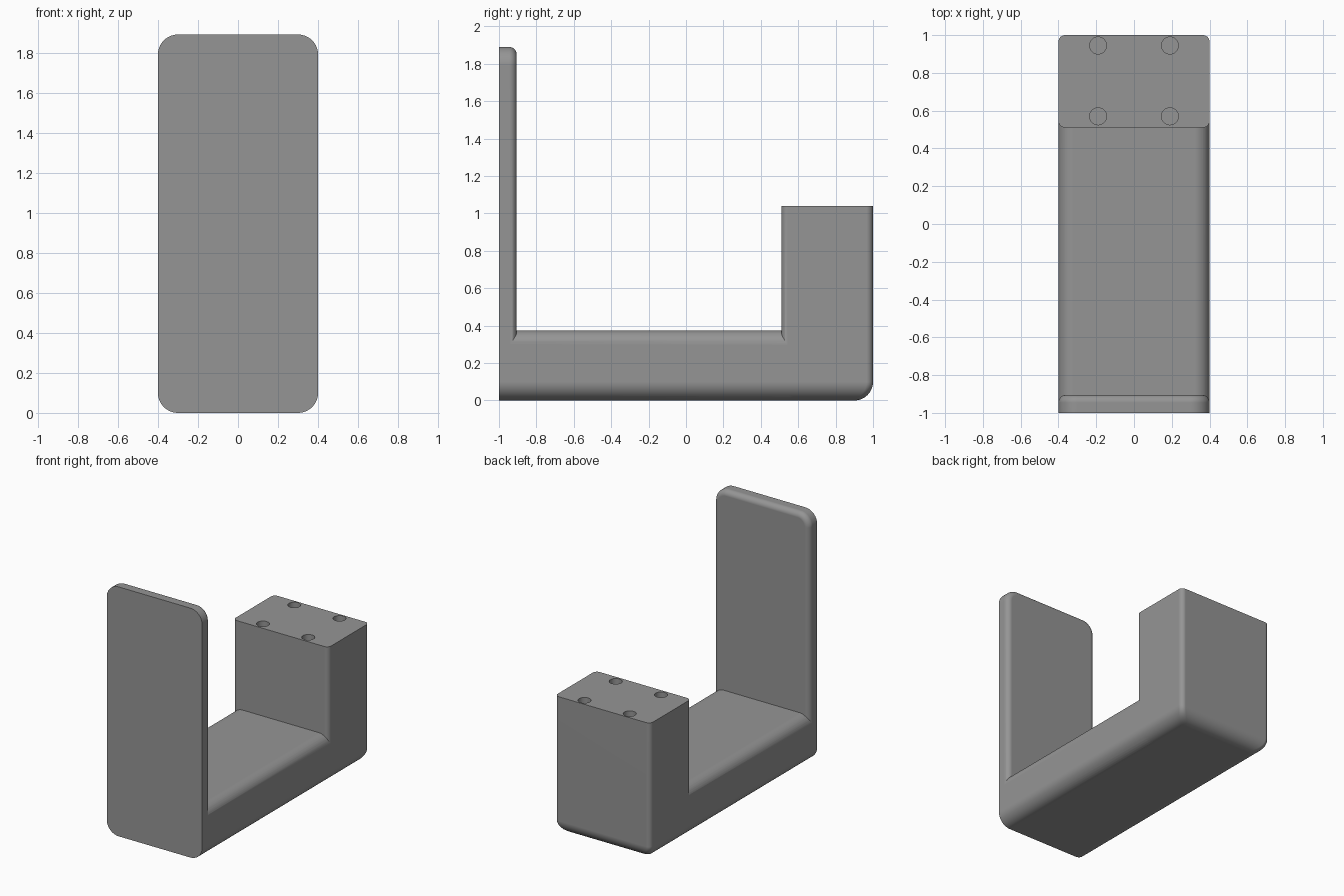
import bpy, bmesh, math

if "Cube" in bpy.data.objects:
    bpy.data.objects.remove(bpy.data.objects["Cube"])

W = 0.4       # half width
R = 0.1       # large edge radius
N = 10        # segments per quarter round

grey = bpy.data.materials.new("grey")
grey.diffuse_color = (0.3, 0.3, 0.3, 1)
grey.use_nodes = True
grey.node_tree.nodes["Principled BSDF"].inputs["Base Color"].default_value = grey.diffuse_color


def rounded_rect(x0, x1, y0, y1, r_low, r_high):
    """Counter-clockwise outline with separate radii for the low and high corners."""
    pts = []
    corners = [(x1 - r_low, y0 + r_low, r_low, -90), (x1 - r_high, y1 - r_high, r_high, 0),
               (x0 + r_high, y1 - r_high, r_high, 90), (x0 + r_low, y0 + r_low, r_low, 180)]
    for cx, cy, r, start in corners:
        for i in range(N + 1):
            a = math.radians(start + 90 * i / N)
            pts.append((cx + r * math.cos(a), cy + r * math.sin(a)))
    return pts


def loft(name, rings):
    """Closed solid through matching rings of points."""
    bm = bmesh.new()
    loops = [[bm.verts.new(p) for p in ring] for ring in rings]
    n = len(loops[0])
    for a, b in zip(loops, loops[1:]):
        for i in range(n):
            j = (i + 1) % n
            bm.faces.new((a[i], a[j], b[j], b[i]))
    bm.faces.new(loops[0][::-1])
    bm.faces.new(loops[-1])
    bmesh.ops.recalc_face_normals(bm, faces=bm.faces)
    mesh = bpy.data.meshes.new(name)
    bm.to_mesh(mesh)
    bm.free()
    mesh.materials.append(grey)
    ob = bpy.data.objects.new(name, mesh)
    bpy.context.collection.objects.link(ob)
    return ob


def combine(target, other, operation):
    bpy.context.view_layer.objects.active = target
    mod = target.modifiers.new(operation.lower(), 'BOOLEAN')
    mod.operation = operation
    mod.solver = 'EXACT'
    mod.object = other
    bpy.ops.object.modifier_apply(modifier=mod.name)
    bpy.data.objects.remove(other)


# Tall front plate: sharp front edge, rounded rear edge
F = 0.04
rings = [[(x, -1, z) for x, z in rounded_rect(-W, W, 0, 1.89, R, R)]]
for i in range(N + 1):
    a = math.pi / 2 * i / N
    d = F * (1 - math.cos(a))
    outline = rounded_rect(-W + d, W - d, d, 1.89 - d, R - d, R - d)
    rings.append([(x, -0.905 - F + F * math.sin(a), z) for x, z in outline])
bracket = loft("bracket", rings)

# Horizontal arm with rounded long edges
arm_outline = rounded_rect(-W, W, 0, 0.375, R, 0.08)
arm = loft("arm", [[(x, y, z) for x, z in arm_outline] for y in (-0.96, 0.6)])

# Rear post: rounded upright corners, bottom rounded at the sides and back
C = 0.035
rings = []
for i in range(N + 1):
    a = math.pi / 2 * i / N
    d = R * (1 - math.sin(a))
    outline = rounded_rect(-W + d, W - d, 0.51, 1 - d, C, C)
    rings.append([(x, y, R - R * math.cos(a)) for x, y in outline])
rings.append([(x, y, 1.04) for x, y, _ in rings[-1]])
post = loft("post", rings)

combine(bracket, arm, 'UNION')
combine(bracket, post, 'UNION')

# Four screw holes in the top of the post
for hx in (-0.19, 0.19):
    for hy in (0.57, 0.945):
        circle = [(hx + 0.045 * math.cos(t * math.pi / 16), hy + 0.045 * math.sin(t * math.pi / 16))
                  for t in range(32)]
        hole = loft("hole", [[(x, y, z) for x, y in circle] for z in (0.84, 1.1)])
        combine(bracket, hole, 'DIFFERENCE')

# Smooth rounds, crisp flats
bpy.ops.object.select_all(action='DESELECT')
bracket.select_set(True)
bpy.context.view_layer.objects.active = bracket
bpy.ops.object.shade_smooth_by_angle(angle=math.radians(30))
weighted = bracket.modifiers.new("weighted_normals", 'WEIGHTED_NORMAL')
weighted.keep_sharp = True
